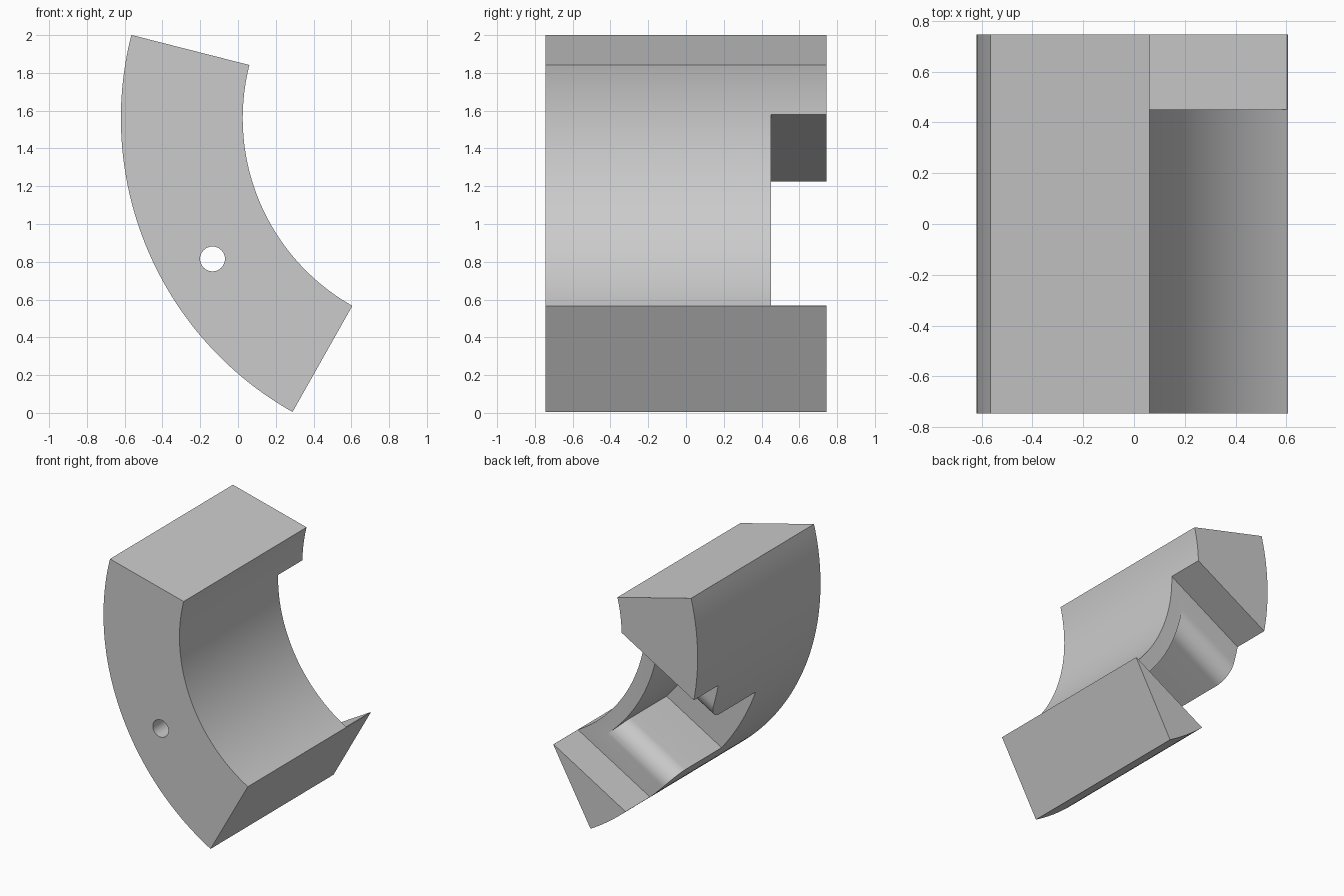
import bpy, bmesh
from math import sin, cos, pi, radians
from mathutils import Vector

cube = bpy.data.objects.get("Cube")
if cube:
    bpy.data.objects.remove(cube)

CX, CZ = 1.165, 1.56            # centre of the arc
R_IN, R_OUT = 1.14, 1.785
HALF = 0.745                    # half length along y
HOLE = Vector((-0.135, 0, 0.815))
OUT = Vector((-cos(pi / 6), 0, -sin(pi / 6)))   # outward direction of the slot
SIDE = Vector((-sin(pi / 6), 0, cos(pi / 6)))   # across the slot

grey = bpy.data.materials.new("plain_grey")
grey.use_nodes = True
grey.diffuse_color = (0.6, 0.6, 0.6, 1)
grey.node_tree.nodes["Principled BSDF"].inputs["Base Color"].default_value = (0.6, 0.6, 0.6, 1)


def arc(cx, cz, r, a0, a1, n, y):
    """Points of an arc in the xz plane, angles in degrees."""
    angles = [radians(a0 + (a1 - a0) * i / n) for i in range(n + 1)]
    return [Vector((cx + r * cos(a), y, cz + r * sin(a))) for a in angles]


def prism(name, points, offset):
    """Solid swept from a closed outline along an offset."""
    bm = bmesh.new()
    face = bm.faces.new([bm.verts.new(p) for p in points])
    swept = bmesh.ops.extrude_face_region(bm, geom=[face])
    top = [g for g in swept["geom"] if isinstance(g, bmesh.types.BMVert)]
    bmesh.ops.translate(bm, verts=top, vec=offset)
    bmesh.ops.recalc_face_normals(bm, faces=bm.faces)
    mesh = bpy.data.meshes.new(name)
    bm.to_mesh(mesh)
    bm.free()
    obj = bpy.data.objects.new(name, mesh)
    bpy.context.collection.objects.link(obj)
    mesh.materials.append(grey)
    return obj


def cut(target, cutter):
    """Subtract the cutter, then discard it."""
    mod = target.modifiers.new("cut", 'BOOLEAN')
    mod.operation, mod.solver, mod.object = 'DIFFERENCE', 'EXACT', cutter
    bpy.context.view_layer.update()
    evaluated = target.evaluated_get(bpy.context.evaluated_depsgraph_get())
    mesh = bpy.data.meshes.new_from_object(evaluated)
    target.modifiers.remove(mod)
    target.data = mesh
    bpy.data.objects.remove(cutter)


# Curved body
outline = (arc(CX, CZ, R_OUT, 165.7, 240.6, 64, -HALF)
           + arc(CX, CZ, R_IN, 240.6, 165.7, 64, -HALF))
body = prism("curved_segment", outline, Vector((0, 2 * HALF, 0)))

# Wide slot across the back
SLOT, FLOOR = 0.582, 0.45
corners = [HOLE + OUT * u + SIDE * s * SLOT
           for u, s in ((-1.5, -1), (-1.5, 1), (1.5, 1), (1.5, -1))]
slot = prism("slot_cutter", [p + Vector((0, FLOOR, 0)) for p in corners], Vector((0, 1, 0)))
cut(body, slot)

# Deep pocket with rounded lips, open on the outer side
WIDTH, DEEP, LIP = 0.29, -0.12, 0.14
half = [(WIDTH, DEEP)]
for i in range(13):
    a = pi / 2 * i / 12
    half.append((WIDTH + LIP * (1 - cos(a)), FLOOR - LIP + LIP * sin(a)))
half.append((WIDTH + LIP, 0.6))
section = half + [(-s, y) for s, y in reversed(half)]
start = HOLE - OUT
pocket = prism("pocket_cutter",
               [start + SIDE * s + Vector((0, y, 0)) for s, y in section], OUT * 2)
inner_wall = prism("inner_wall_core", arc(CX, CZ, R_IN + 0.115, 90, 300, 168, -1),
                   Vector((0, 2, 0)))
cut(pocket, inner_wall)
cut(body, pocket)

# Round hole from the front into the pocket
drill = prism("hole_cutter", arc(HOLE.x, HOLE.z, 0.066, 0, 348.75, 31, -1), Vector((0, 1.2, 0)))
cut(body, drill)

# Smooth curved faces, sharp edges kept
bpy.ops.object.select_all(action='DESELECT')
body.select_set(True)
bpy.context.view_layer.objects.active = body
bpy.ops.object.shade_smooth_by_angle(angle=radians(30))
